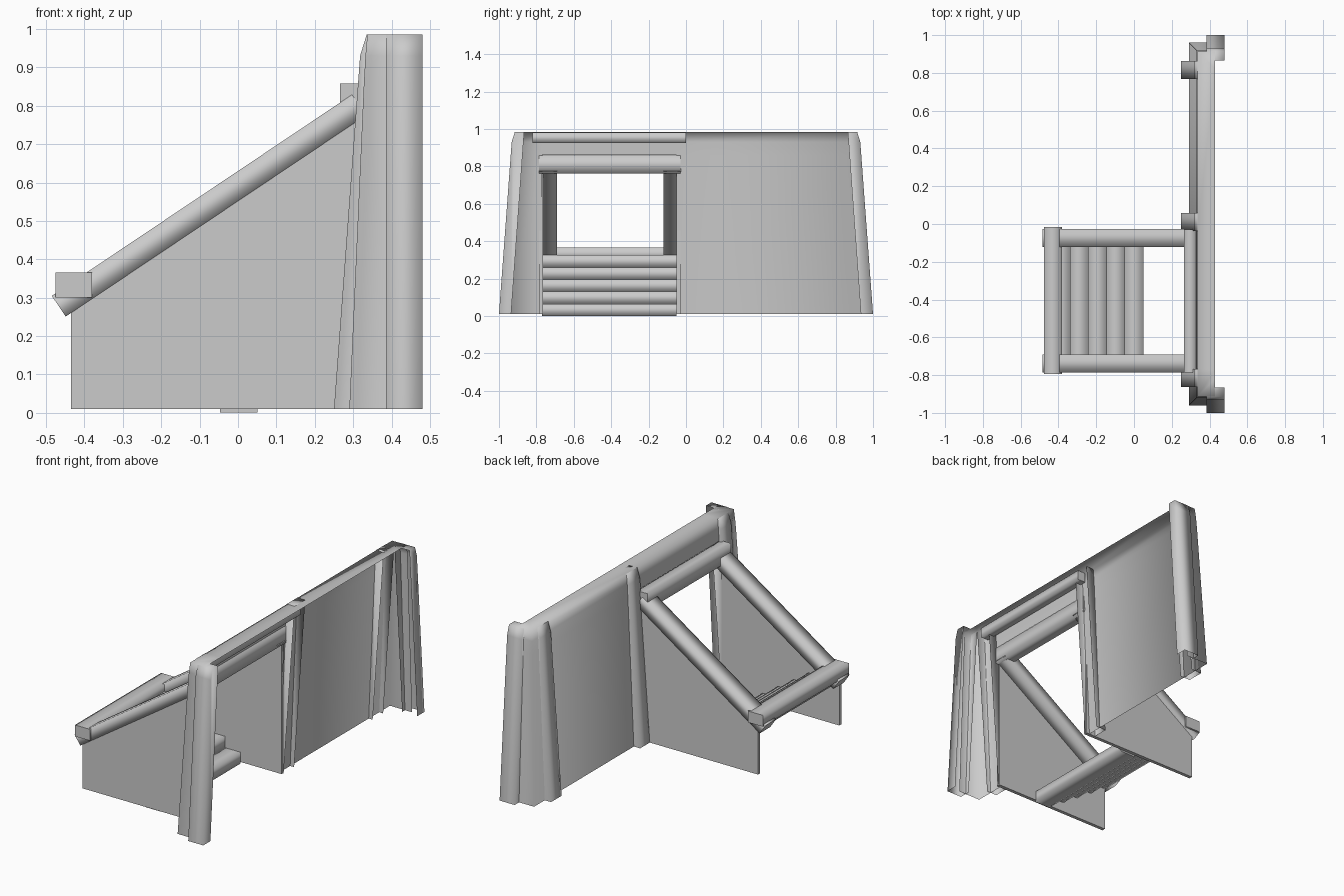
import bpy, bmesh
from mathutils import Matrix, Vector

if "Cube" in bpy.data.objects:
    bpy.data.objects.remove(bpy.data.objects["Cube"])

grey = bpy.data.materials.new("plain grey")
grey.use_nodes = True
grey.diffuse_color = (0.6, 0.6, 0.6, 1)
grey.node_tree.nodes["Principled BSDF"].inputs["Base Color"].default_value = (0.6, 0.6, 0.6, 1)


def finish(name, bm):
    bmesh.ops.recalc_face_normals(bm, faces=bm.faces)
    mesh = bpy.data.meshes.new(name)
    bm.to_mesh(mesh)
    bm.free()
    mesh.materials.append(grey)
    obj = bpy.data.objects.new(name, mesh)
    bpy.context.collection.objects.link(obj)
    return obj


def beam(name, a, b, side, width, depth):
    """Softly shaded timber from a to b with flat ends."""
    a, b, side = Vector(a), Vector(b), Vector(side)
    along = (b - a).normalized()
    up = along.cross(side)
    frame = Matrix((along * (b - a).length, side * width, up * depth)).transposed().to_4x4()
    frame.translation = (a + b) / 2
    bm = bmesh.new()
    bmesh.ops.create_cube(bm, size=1, matrix=frame)
    bm.normal_update()
    for f in bm.faces:
        f.smooth = abs(f.normal.dot(along)) < 0.9
    return finish(name, bm)


def slab(name, outline, y0, y1):
    """Flat panel with an outline in x and z."""
    bm = bmesh.new()
    face = bm.faces.new([bm.verts.new((x, y0, z)) for x, z in outline])
    new = bmesh.ops.extrude_face_region(bm, geom=[face])["geom"]
    for v in new:
        if isinstance(v, bmesh.types.BMVert):
            v.co.y = y1
    return finish(name, bm)


def sheet(name, rows):
    """Thin cladding bridging rows of points."""
    bm = bmesh.new()
    grid = [[bm.verts.new(p) for p in row] for row in rows]
    for low, high in zip(grid, grid[1:]):
        for i in range(len(low) - 1):
            bm.faces.new((low[i], low[i + 1], high[i + 1], high[i])).smooth = True
    bmesh.ops.remove_doubles(bm, verts=bm.verts, dist=0.0005)
    return finish(name, bm)


POST = [(0.25, 0.01), (0.318, 0.93), (0.335, 0.985), (0.385, 0.985), (0.315, 0.01)]


def post(name, place):
    """Leaning channel post, open at the back and at the foot."""
    bm = bmesh.new()
    sides = [[bm.verts.new(place(d, z, s)) for d, z in POST] for s in (-0.0475, 0.0475)]
    for side in sides:
        bm.faces.new(side)
    for i in range(3):
        bm.faces.new((sides[0][i], sides[0][i + 1], sides[1][i + 1], sides[1][i]))
    for f in bm.faces:
        f.smooth = True
    return finish(name, bm)


# battered wall and its mitred cap: x, corner y, z
SECTION = [(0.29, 0.96, 0.01), (0.328, 0.922, 0.86), (0.332, 0.918, 0.93),
           (0.337, 0.913, 0.985), (0.43, 0.82, 0.985)]
DOOR_RIGHT, DOOR_LEFT = -0.77, -0.05
sheet("main_wall", [[(x, DOOR_LEFT, z), (x, c, z), (0.43, c, z)] for x, c, z in SECTION])
sheet("short_wall", [[(0.43, -c, z), (x, -c, z), (x, DOOR_RIGHT, z)] for x, c, z in SECTION])
sheet("wall_over_opening", [[(x, DOOR_RIGHT, z), (x, DOOR_LEFT, z)] for x, c, z in SECTION[1:]])

# posts along the wall face and at both ends
for name, y in (("right", -0.815), ("middle", 0.01), ("left", 0.815)):
    post(name + "_wall_post", lambda d, z, s: (d, y + s, z))
for name, sign in (("right", -1), ("left", 1)):
    post(name + "_end_post", lambda d, z, s: (0.4325 + s, sign * (1.25 - d), z))

# timbers around the opening
X, Y = (1, 0, 0), (0, 1, 0)
beam("lintel", (0.37, -0.82, 0.953), (0.37, 0, 0.953), X, 0.05, 0.055)
beam("opening_beam", (0.298, -0.785, 0.81), (0.298, -0.03, 0.81), X, 0.065, 0.095)
beam("lower_beam", (-0.428, -0.795, 0.333), (-0.428, -0.015, 0.333), X, 0.095, 0.065)

# sloping rails over the side panels
for name, rail_y, y0, y1 in (("right", -0.738, -0.785, -0.765), ("left", -0.073, -0.05, -0.03)):
    beam(name + "_rail", (-0.467, rail_y, 0.278), (0.315, rail_y, 0.802), Y, 0.095, 0.065)
    slab(name + "_side_panel", [(-0.435, 0.01), (0.31, 0.01), (0.31, 0.795), (-0.435, 0.298)], y0, y1)

# stairs climbing away from the wall
for i in range(5):
    x, z = 0.002 - 0.097 * i, 0.033 + 0.065 * i
    beam(f"step_{i + 1}", (x, -0.77, z), (x, -0.05, z), X, 0.097, 0.065)
